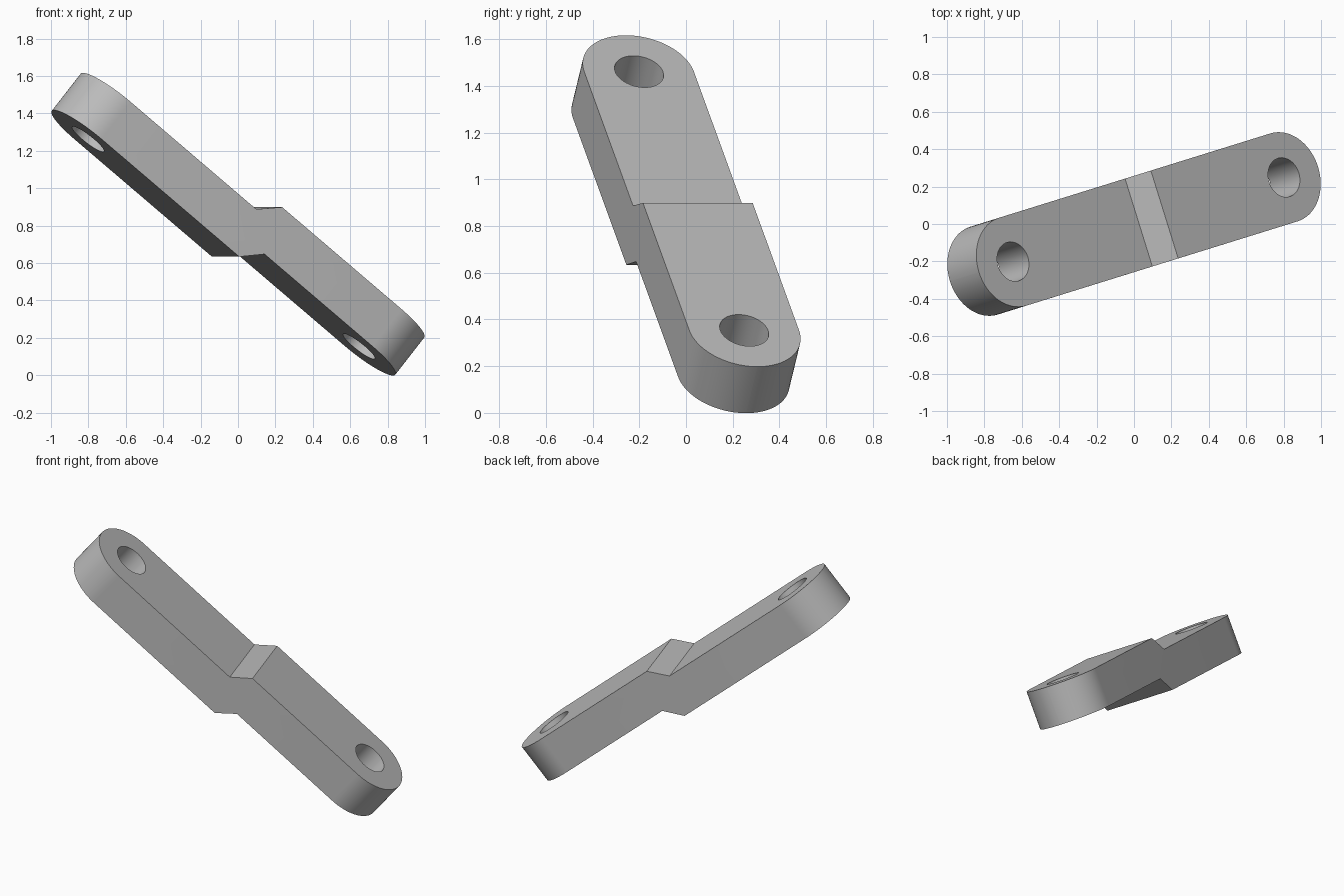
import bpy, bmesh
from mathutils import Matrix, Vector

# Remove the default object
cube = bpy.data.objects.get("Cube")
if cube:
    bpy.data.objects.remove(cube, do_unlink=True)

RADIUS = 0.246      # half width and end rounding
HOLE_RADIUS = 0.107
HOLE_AT = 0.938     # hole centre along the bar
END = HOLE_AT + RADIUS
LOW, HIGH = 0.0785, 0.1785

# Bar axes: length, width and thickness
length = Vector((0.740, 0.230, -0.632)).normalized()
width = Vector((-0.297, 0.955, 0.0))
width = (width - length * width.dot(length)).normalized()
thick = length.cross(width)
pose = Matrix((length, width, thick)).transposed().to_4x4()
pose.translation = (0, 0, 0.808)

# Grey metal
metal = bpy.data.materials.new("grey_metal")
grey = (0.5, 0.5, 0.5, 1)
metal.diffuse_color = grey
metal.use_nodes = True
metal.node_tree.nodes["Principled BSDF"].inputs["Base Color"].default_value = grey


def add_object(name, bm):
    bmesh.ops.recalc_face_normals(bm, faces=bm.faces)
    mesh = bpy.data.meshes.new(name)
    bm.to_mesh(mesh)
    bm.free()
    mesh.materials.append(metal)
    obj = bpy.data.objects.new(name, mesh)
    bpy.context.collection.objects.link(obj)
    obj.matrix_world = pose
    return obj


# Stepped side profile, extruded across the width
profile = [(-END, LOW), (-0.03, LOW), (0.075, HIGH), (END, HIGH),
           (END, -LOW), (0.157, -LOW), (0.056, -HIGH), (-END, -HIGH)]
bm = bmesh.new()
side = bm.faces.new([bm.verts.new((u, -RADIUS, n)) for u, n in profile])
extruded = bmesh.ops.extrude_face_region(bm, geom=[side])["geom"]
bmesh.ops.translate(bm, vec=(0, 2 * RADIUS, 0),
                    verts=[g for g in extruded if isinstance(g, bmesh.types.BMVert)])

# Round both ends
corners = [e for e in bm.edges
           if all(abs(abs(v.co.x) - END) < 1e-4 for v in e.verts)
           and abs(e.verts[0].co.y - e.verts[1].co.y) < 1e-4]
bmesh.ops.bevel(bm, geom=corners, offset=RADIUS * 0.999, segments=20,
                profile=0.5, affect='EDGES')
link = add_object("stepped_link", bm)

# Through holes
bpy.context.view_layer.objects.active = link
link.select_set(True)
for label, sign in (("upper", -1), ("lower", 1)):
    bm = bmesh.new()
    bmesh.ops.create_cone(bm, cap_ends=True, segments=48, radius1=HOLE_RADIUS,
                          radius2=HOLE_RADIUS, depth=1,
                          matrix=Matrix.Translation((sign * HOLE_AT, 0, 0)))
    cutter = add_object(label + "_hole_cutter", bm)
    cutter.hide_render = True
    cut = link.modifiers.new(label + "_hole", 'BOOLEAN')
    cut.operation = 'DIFFERENCE'
    cut.solver = 'EXACT'
    cut.object = cutter
    bpy.ops.object.modifier_apply(modifier=cut.name)
    bpy.data.objects.remove(cutter, do_unlink=True)

# Smooth round walls, sharp rims
bpy.ops.object.shade_smooth_by_angle(angle=0.5)
